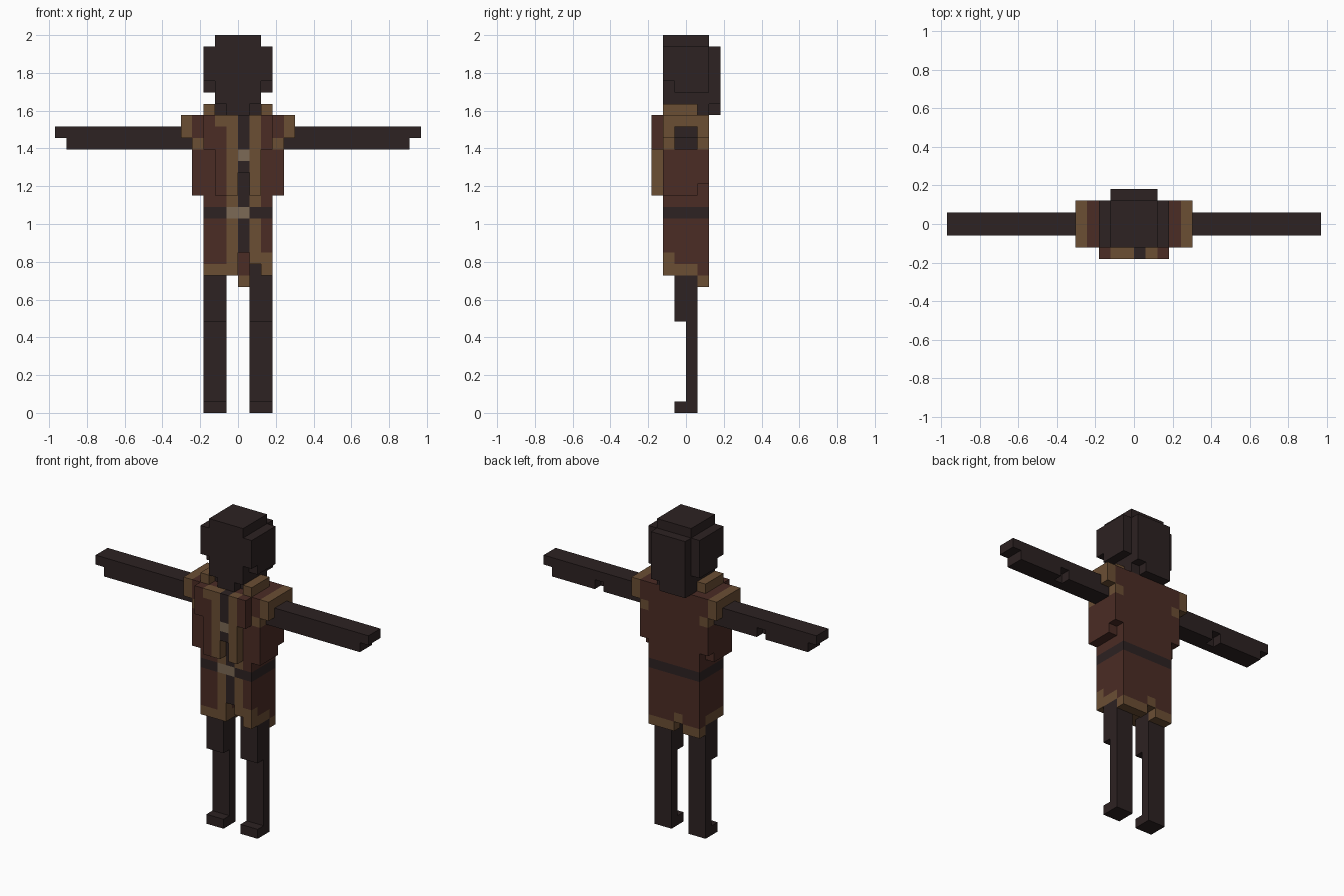
import bpy

if "Cube" in bpy.data.objects:
    bpy.data.objects.remove(bpy.data.objects["Cube"])

V = 2 / 33          # one block edge
COLORS = {
    "dark_charcoal": (0.026, 0.016, 0.016),
    "red_brown": (0.070, 0.025, 0.018),
    "tan_leather": (0.147, 0.077, 0.034),
    "pale_buckle": (0.202, 0.144, 0.092),
}
MATS = list(COLORS)
for mat_name, rgb in COLORS.items():
    bpy.data.materials.new(mat_name).diffuse_color = (*rgb, 1)
D, R, T, P = range(4)

cells = {}          # (x, y, z) -> (part, colour); later fills override


def fill(part, col, x, y, z, mirror=False):
    for i in range(*x):
        for j in range(*y):
            for k in range(*z):
                cells[i, j, k] = (part, col)
                if mirror:
                    cells[-1 - i, j, k] = (part, col)


def clear(x, y, z, mirror=False):
    for i in range(*x):
        for j in range(*y):
            for k in range(*z):
                cells.pop((i, j, k), None)
                if mirror:
                    cells.pop((-1 - i, j, k), None)


# Legs and feet
fill("legs", D, (1, 3), (-1, 1), (8, 13), True)
fill("legs", D, (1, 3), (0, 1), (0, 8), True)
fill("legs", D, (1, 3), (-1, 1), (0, 1), True)

# Coat skirt: body, tan hem, lower back hem, front opening
fill("coat_skirt", R, (-3, 3), (-2, 2), (12, 19))
fill("coat_skirt", T, (-3, 3), (-2, 1), (12, 13))
fill("coat_skirt", T, (2, 3), (-2, -1), (12, 14))
fill("coat_skirt", T, (0, 3), (1, 2), (11, 12))
fill("coat_skirt", T, (-3, -1), (1, 2), (11, 12))
fill("coat_skirt", T, (-1, 0), (1, 2), (12, 13))
fill("coat_skirt", T, (-1, 0), (-2, -1), (12, 19))
fill("coat_skirt", T, (1, 2), (-2, -1), (13, 19))
fill("coat_skirt", D, (0, 1), (-2, -1), (14, 19))
clear((0, 1), (-2, 1), (12, 14))
clear((1, 2), (-2, -1), (12, 13))
fill("legs", D, (1, 2), (-1, 1), (12, 13))

# Belt and buckle
fill("belt", D, (-3, 3), (-2, 2), (17, 18))
fill("belt", P, (-1, 1), (-2, -1), (17, 18))

# Jacket torso and shoulder pads
fill("jacket", R, (-4, 4), (-2, 2), (19, 26))
clear((3, 4), (1, 2), (19, 20), True)
fill("jacket", D, (0, 1), (-2, -1), (19, 26))
fill("shoulder_pads", T, (3, 4), (-2, 2), (23, 24), True)
fill("shoulder_pads", T, (4, 5), (-2, 2), (24, 26), True)

# Jacket front flaps and clasp
fill("front_flaps", R, (2, 3), (-3, -2), (23, 26), True)
fill("front_flaps", R, (-2, -1), (-3, -2), (19, 26))
fill("front_flaps", T, (-2, -1), (-3, -2), (25, 26))
fill("front_flaps", T, (-1, 0), (-3, -2), (19, 26))
fill("front_flaps", T, (1, 2), (-3, -2), (19, 26))
fill("front_flaps", D, (0, 1), (-3, -2), (21, 26))
fill("clasp", P, (0, 1), (-3, -2), (22, 23))

# Collar
fill("collar", T, (2, 3), (-2, 1), (26, 27), True)

# Arms with stepped hands and elbow notch
fill("arms", D, (4, 16), (-1, 1), (24, 25), True)
fill("arms", D, (4, 15), (-1, 1), (23, 24), True)
clear((9, 10), (0, 1), (23, 24), True)

# Head and neck
fill("head", D, (-2, 2), (-2, 2), (27, 33))
fill("head", D, (-2, 2), (-1, 2), (26, 27))
fill("head", D, (-1, 1), (-2, 2), (26, 27))

# Hair at the sides and back
fill("hair", D, (2, 3), (-2, 2), (29, 32), True)
fill("hair", D, (2, 3), (-1, 2), (28, 29), True)
fill("hair", D, (-2, 2), (2, 3), (27, 32))
fill("hair", D, (-2, 1), (2, 3), (26, 27))


def face_corners(c, axis, side):
    """Four corners of one block face, wound outward."""
    u, w = (axis + 1) % 3, (axis + 2) % 3
    out = []
    for a, b in ((0, 0), (1, 0), (1, 1), (0, 1)):
        p = list(c)
        p[axis] += side
        p[u] += a
        p[w] += b
        out.append(tuple(p))
    return out if side else out[::-1]


# Build one mesh per part from the exposed block faces only
for part in dict.fromkeys(p for p, _ in cells.values()):
    index, faces, cols = {}, [], []
    for c, (p, col) in cells.items():
        if p != part:
            continue
        for axis in range(3):
            for side in (0, 1):
                n = list(c)
                n[axis] += 1 if side else -1
                if tuple(n) in cells:
                    continue
                faces.append([index.setdefault(q, len(index))
                              for q in face_corners(c, axis, side)])
                cols.append(col)
    mesh = bpy.data.meshes.new(part)
    mesh.from_pydata([[a * V for a in q] for q in index], [], faces)
    for m in MATS:
        mesh.materials.append(bpy.data.materials[m])
    for poly, col in zip(mesh.polygons, cols):
        poly.material_index = col
    bpy.context.collection.objects.link(bpy.data.objects.new(part, mesh))

for m in bpy.data.materials:
    if m.users and not m.is_grease_pencil:
        m.use_nodes = True
        m.node_tree.nodes["Principled BSDF"].inputs["Base Color"].default_value = m.diffuse_color
